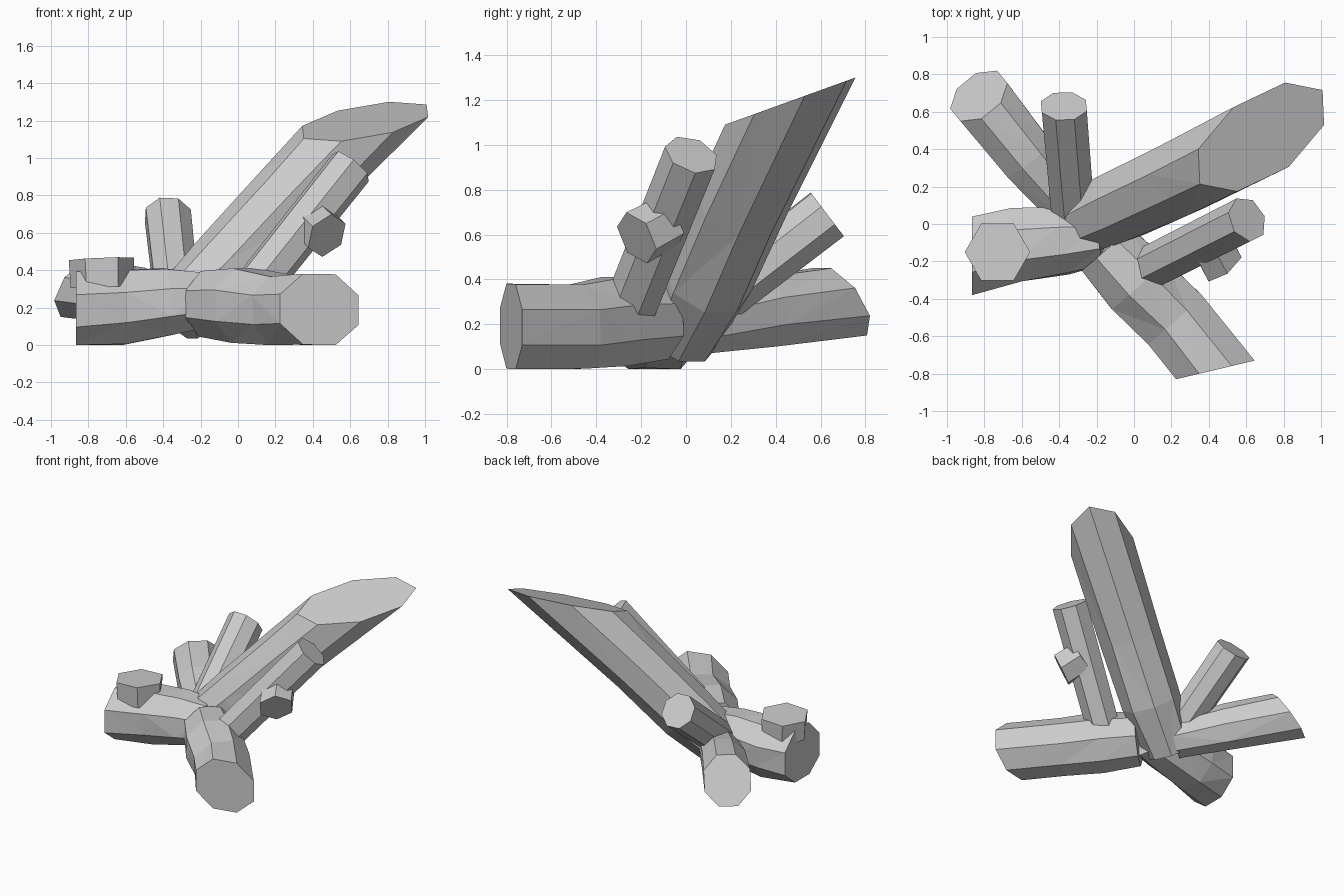
import bpy, bmesh, math, random
from mathutils import Vector

if "Cube" in bpy.data.objects:
    bpy.data.objects.remove(bpy.data.objects["Cube"])

random.seed(4)

grey = bpy.data.materials.new("plain_grey")
grey.diffuse_color = (0.6, 0.6, 0.6, 1)
grey.use_nodes = True
grey.node_tree.nodes["Principled BSDF"].inputs["Base Color"].default_value = grey.diffuse_color


def log(name, points, radii, sides=8, cut=None, start_cut=None, phase=0.5, jitter=0.05):
    """Faceted log through the points; the ends are sliced along the given cut normals."""
    pts = [Vector(p) for p in points]
    axis = (pts[-1] - pts[0]).normalized()
    ref = Vector((0, 0, 1)) if abs(axis.z) < 0.95 else Vector((0, 1, 0))
    u = axis.cross(ref).normalized()
    v = u.cross(axis)
    bm = bmesh.new()
    rings = []
    for i, (p, r) in enumerate(zip(pts, radii)):
        n = axis
        if i == len(pts) - 1 and cut:
            n = Vector(cut).normalized()
        if i == 0 and start_cut:
            n = Vector(start_cut).normalized()
        inner = 0 < i < len(pts) - 1
        ring = []
        for k in range(sides):
            a = 2 * math.pi * (k + phase) / sides
            rr = r * (1 + (random.uniform(-jitter, jitter) if inner else 0))
            off = (u * math.cos(a) + v * math.sin(a)) * rr
            off -= axis * (off.dot(n) / axis.dot(n))   # slide onto the cut plane
            co = p + off
            co.z = max(co.z, 0)                        # rests on the ground
            ring.append(bm.verts.new(co))
        rings.append(ring)
    for a, b in zip(rings, rings[1:]):
        for k in range(sides):
            j = (k + 1) % sides
            bm.faces.new((a[k], a[j], b[j], b[k]))
    bm.faces.new(rings[0][::-1])
    bm.faces.new(rings[-1])
    # uneven bark facets become triangles
    quads = [f for f in bm.faces if len(f.verts) == 4]
    if len(rings) > 2:
        bmesh.ops.triangulate(bm, faces=quads)
    bmesh.ops.recalc_face_normals(bm, faces=bm.faces[:])
    me = bpy.data.meshes.new(name)
    bm.to_mesh(me)
    bm.free()
    me.materials.append(grey)
    ob = bpy.data.objects.new(name, me)
    bpy.context.collection.objects.link(ob)
    return ob


# Large leaning trunk with a slanted top cut
log("leaning_trunk",
    [(-0.34, -0.02, 0.15), (-0.08, 0.10, 0.40), (0.24, 0.25, 0.74), (0.68, 0.465, 1.195)],
    [0.17, 0.21, 0.215, 0.225], cut=(0, -0.34, 0.94))

# Log lying toward the front right
log("front_log",
    [(-0.15, -0.13, 0.22), (0.03, -0.32, 0.21), (0.22, -0.51, 0.185), (0.435, -0.78, 0.19)],
    [0.19, 0.21, 0.205, 0.205], cut=(0.23, -0.97, 0))

# Log lying toward the left
log("left_log",
    [(-0.18, -0.07, 0.24), (-0.38, -0.09, 0.23), (-0.62, -0.11, 0.20), (-0.865, -0.17, 0.185)],
    [0.16, 0.19, 0.215, 0.225], cut=(-1, 0, 0))

# Log reaching toward the back left
log("back_log",
    [(-0.32, 0.07, 0.20), (-0.56, 0.35, 0.26), (-0.83, 0.685, 0.30)],
    [0.14, 0.165, 0.175], cut=(-0.52, 0.64, 0.57))

# Thin branch rising to the back
log("back_branch", [(-0.33, 0.10, 0.28), (-0.375, 0.63, 0.69)],
    [0.125, 0.13], cut=(0, 0.79, 0.6))

# Thin branch rising on the right
log("right_branch", [(0.02, -0.27, 0.22), (0.605, 0.025, 0.955)],
    [0.12, 0.125], sides=7)

# Short stub on the thin branch
log("branch_stub", [(0.40, -0.08, 0.66), (0.475, -0.22, 0.585)],
    [0.12, 0.125], sides=6, cut=(0.55, -0.7, -0.4))

# Upright stub on the left log
log("left_stub", [(-0.725, -0.15, 0.31), (-0.73, -0.15, 0.46)],
    [0.17, 0.175], sides=6, cut=(-0.04, 0.04, 1), phase=0)
